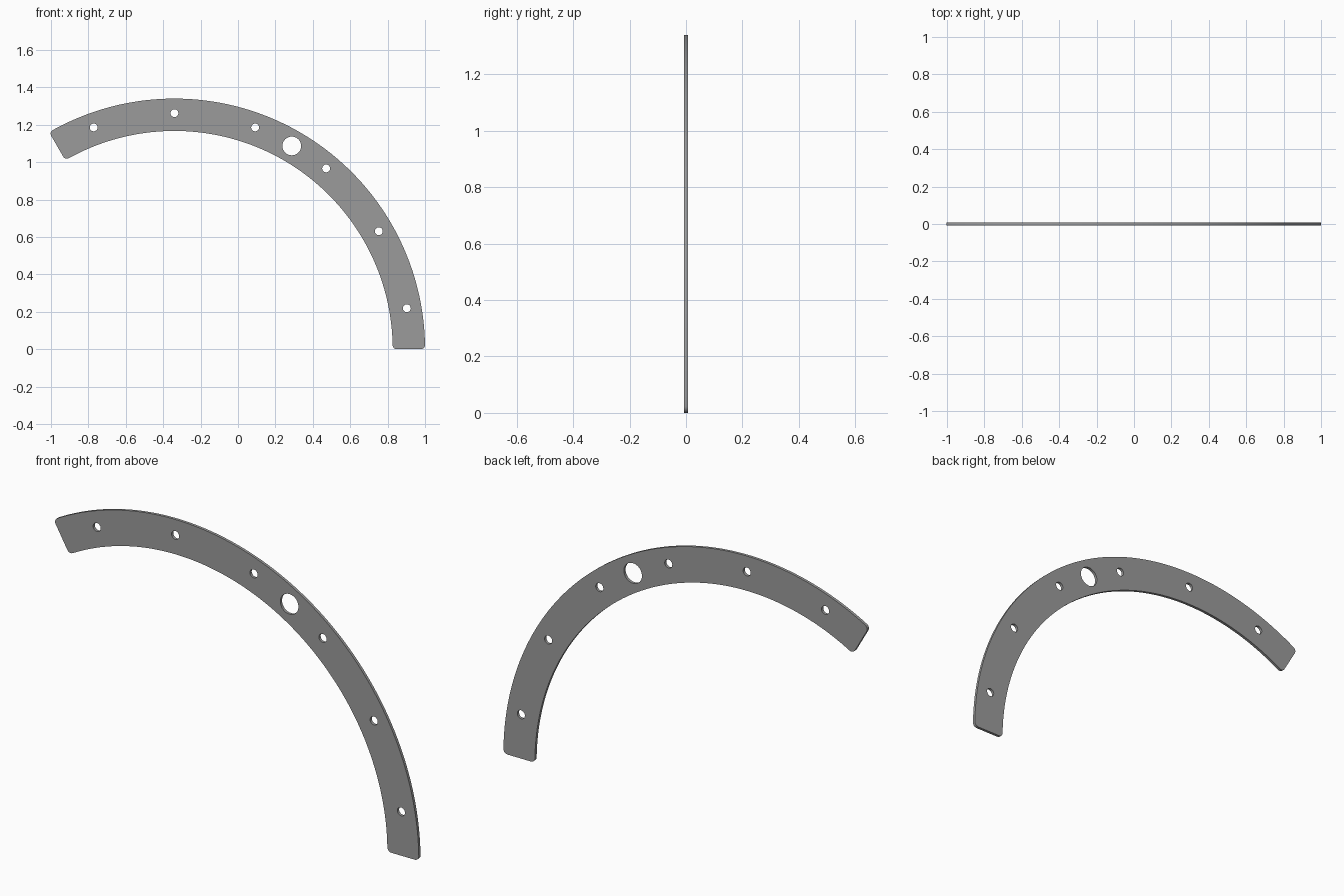
import bpy, bmesh
from math import radians, degrees, cos, sin, asin, pi

if "Cube" in bpy.data.objects:
    bpy.data.objects.remove(bpy.data.objects["Cube"])

CX = -0.34                    # centre of the arc, at z = 0
R_OUT, R_IN = 1.34, 1.167
SPAN = 120                    # degrees
FILLET = 0.022
THICK = 0.014


def polar(r, deg, c=(CX, 0.0)):
    return c[0] + r * cos(radians(deg)), c[1] + r * sin(radians(deg))


def arc(c, r, a, b, n):
    return [polar(r, a + (b - a) * i / n, c) for i in range(n + 1)]


# Rounded-corner band outline, counter-clockwise
ro, ri = R_OUT - FILLET, R_IN + FILLET
d, e = degrees(asin(FILLET / ro)), degrees(asin(FILLET / ri))
outline = arc(polar(ro, d), FILLET, -90, d, 6)
outline += arc((CX, 0), R_OUT, d, SPAN - d, 96)[1:-1]
outline += arc(polar(ro, SPAN - d), FILLET, SPAN - d, SPAN + 90, 6)
outline += arc(polar(ri, SPAN - e), FILLET, SPAN + 90, SPAN + 180 - e, 6)
outline += arc((CX, 0), R_IN, SPAN - e, e, 96)[1:-1]
outline += arc(polar(ri, e), FILLET, 180 + e, 270, 6)

# Six screw holes and one large hole
loops = [outline]
for ang in range(10, 111, 20):
    loops.append(arc(polar(1.262, ang), 0.021, 0, 360, 32)[:-1])
loops.append(arc(polar(1.255, 60), 0.05, 0, 360, 48)[:-1])

# Filled flat curve given thickness
curve = bpy.data.curves.new("curved_plate", 'CURVE')
curve.dimensions = '2D'
curve.fill_mode = 'BOTH'
curve.extrude = THICK / 2
for pts in loops:
    sp = curve.splines.new('POLY')
    sp.points.add(len(pts) - 1)
    for p, (x, y) in zip(sp.points, pts):
        p.co = (x, y, 0, 1)
    sp.use_cyclic_u = True
plate = bpy.data.objects.new("curved_plate", curve)
bpy.context.collection.objects.link(plate)
plate.rotation_euler.x = pi / 2
bpy.context.view_layer.objects.active = plate
plate.select_set(True)
bpy.ops.object.convert(target='MESH')
plate = bpy.context.object
bpy.ops.object.transform_apply(location=False, rotation=True, scale=False)

# Weld walls to faces, tidy normals and shade
bm = bmesh.new()
bm.from_mesh(plate.data)
bmesh.ops.remove_doubles(bm, verts=bm.verts, dist=1e-5)
bmesh.ops.recalc_face_normals(bm, faces=bm.faces)
bm.to_mesh(plate.data)
bm.free()
bpy.ops.object.shade_smooth_by_angle(angle=radians(30))

# Dark grey finish
mat = bpy.data.materials.new("dark_grey")
mat.diffuse_color = (0.33, 0.33, 0.33, 1)
mat.use_nodes = True
mat.node_tree.nodes["Principled BSDF"].inputs["Base Color"].default_value = mat.diffuse_color
plate.data.materials.clear()
plate.data.materials.append(mat)
